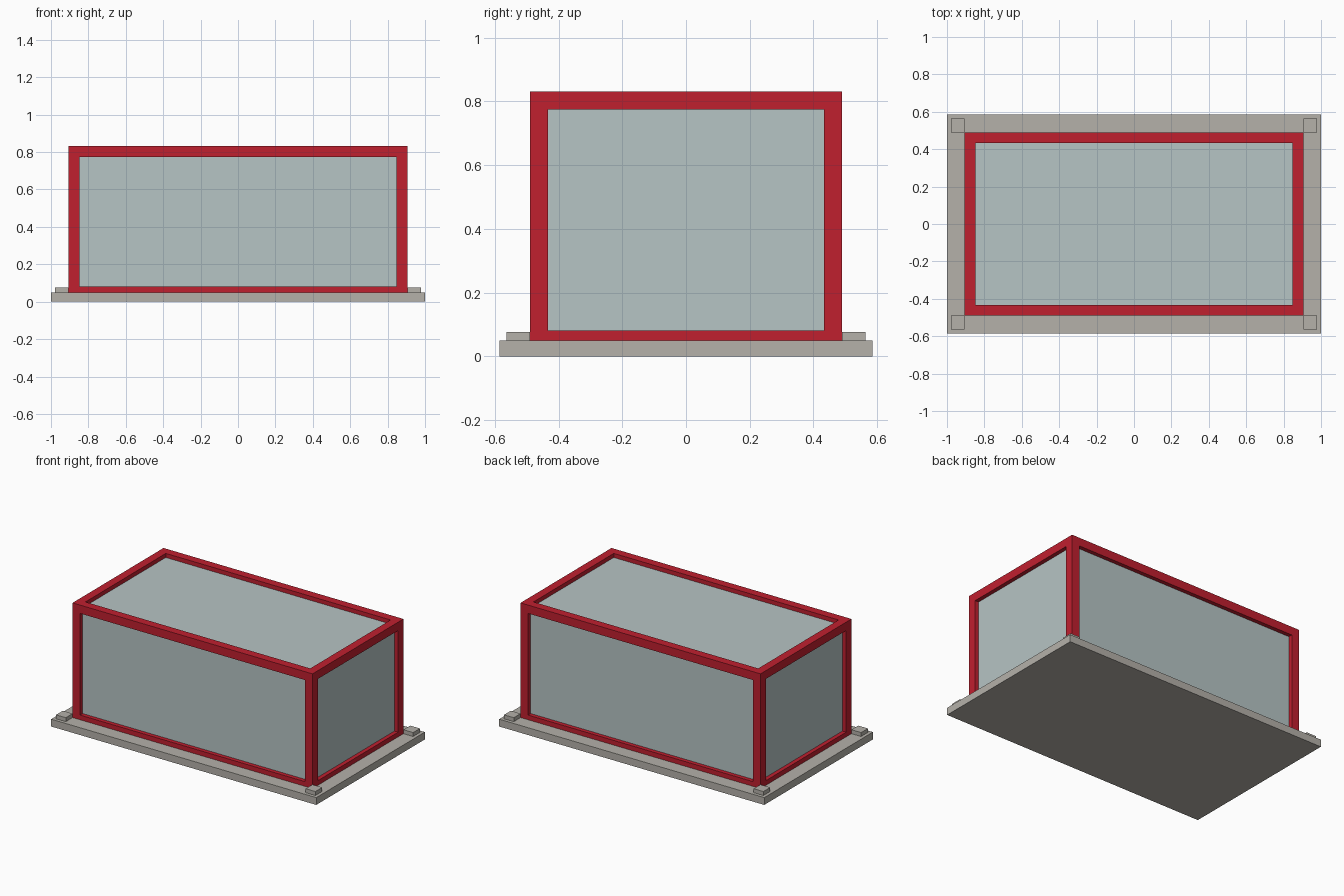
import bpy
import bmesh
from mathutils import Vector

default = bpy.data.objects.get("Cube")
if default:
    bpy.data.objects.remove(default, do_unlink=True)


def make_material(name, rgb):
    mat = bpy.data.materials.new(name)
    mat.use_nodes = True
    color = (*rgb, 1.0)
    mat.diffuse_color = color
    mat.node_tree.nodes["Principled BSDF"].inputs["Base Color"].default_value = color
    return mat


STONE = make_material("warm grey stone", (0.46, 0.44, 0.40))
RED = make_material("red frame paint", (0.53, 0.014, 0.028))
GLASS = make_material("pale grey glass", (0.47, 0.555, 0.555))


def box_mesh(low, high):
    """Return a bmesh box spanning two opposite corners."""
    low, high = Vector(low), Vector(high)
    bm = bmesh.new()
    bmesh.ops.create_cube(bm, size=1)
    bmesh.ops.scale(bm, vec=high - low, verts=bm.verts)
    bmesh.ops.translate(bm, vec=(low + high) / 2, verts=bm.verts)
    bm.normal_update()
    return bm


def add_object(name, bm, *materials):
    mesh = bpy.data.meshes.new(name)
    bm.to_mesh(mesh)
    bm.free()
    for mat in materials:
        mesh.materials.append(mat)
    obj = bpy.data.objects.new(name, mesh)
    bpy.context.collection.objects.link(obj)
    return obj


BASE_TOP = 0.05
HALF_X, HALF_Y = 0.905, 0.49
BAR, RECESS = 0.057, 0.028
PAD = 0.073

# Base slab
add_object("base_slab", box_mesh((-1, -0.585, 0), (1, 0.585, BASE_TOP)), STONE)

# Square pads on the slab, one off each corner of the frame
for x_name, sx in (("left", 1), ("right", -1)):
    for y_name, sy in (("front", -1), ("back", 1)):
        cx, cy = sx * (HALF_X + PAD / 2), sy * (HALF_Y + PAD / 2)
        pad = box_mesh((cx - PAD / 2, cy - PAD / 2, BASE_TOP - 0.01),
                       (cx + PAD / 2, cy + PAD / 2, 0.077))
        add_object(f"{y_name}_{x_name}_pad", pad, STONE)

# Red frame with a recessed glass pane in the top and each side
bm = box_mesh((-HALF_X, -HALF_Y, 0.025), (HALF_X, HALF_Y, 0.832))
openings = [f for f in bm.faces if f.normal.z > -0.5]
bmesh.ops.inset_individual(bm, faces=openings, thickness=BAR, use_even_offset=True)
panes = bmesh.ops.extrude_discrete_faces(bm, faces=openings)["faces"]
for pane in panes:
    pane.normal_update()
    pane.material_index = 1
    bmesh.ops.translate(bm, vec=pane.normal * -RECESS, verts=pane.verts)
bmesh.ops.recalc_face_normals(bm, faces=bm.faces)
add_object("glazed_frame", bm, RED, GLASS)
